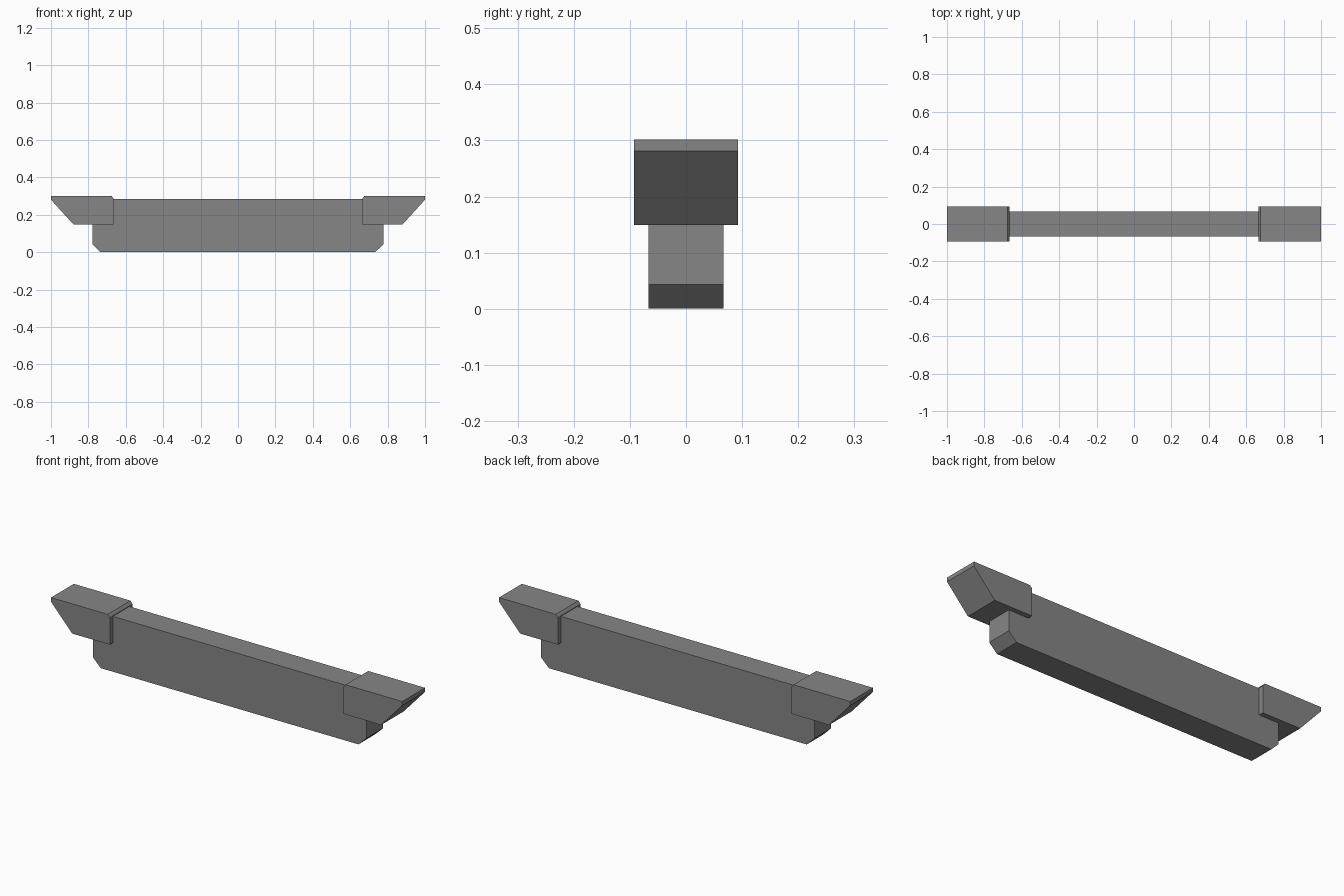
import bpy, bmesh

if "Cube" in bpy.data.objects:
    bpy.data.objects.remove(bpy.data.objects["Cube"])

grey = bpy.data.materials.new("stone grey")
grey.diffuse_color = (0.235, 0.24, 0.235, 1.0)
grey.use_nodes = True
grey.node_tree.nodes["Principled BSDF"].inputs["Base Color"].default_value = grey.diffuse_color


def extrude_profile(name, points, half_depth):
    """Solid made from an x/z outline, centred on y = 0."""
    bm = bmesh.new()
    face = bm.faces.new([bm.verts.new((x, -half_depth, z)) for x, z in points])
    out = bmesh.ops.extrude_face_region(bm, geom=[face])
    moved = [v for v in out["geom"] if isinstance(v, bmesh.types.BMVert)]
    bmesh.ops.translate(bm, verts=moved, vec=(0, 2 * half_depth, 0))
    bmesh.ops.recalc_face_normals(bm, faces=bm.faces)
    mesh = bpy.data.meshes.new(name)
    bm.to_mesh(mesh)
    bm.free()
    mesh.materials.append(grey)
    obj = bpy.data.objects.new(name, mesh)
    bpy.context.collection.objects.link(obj)
    return obj


# Long beam with chamfered lower ends
extrude_profile("beam", [(-0.778, 0.285), (-0.778, 0.043), (-0.735, 0.0),
                         (0.733, 0.0), (0.778, 0.043), (0.778, 0.285)], 0.067)

# Wedge-shaped end caps, mirrored left and right
cap = [(1.0, 0.302), (1.0, 0.281), (0.88, 0.149),
       (0.665, 0.149), (0.665, 0.288), (0.677, 0.302)]
for side, name in ((-1, "left_end_cap"), (1, "right_end_cap")):
    extrude_profile(name, [(side * x, z) for x, z in cap], 0.0925)
